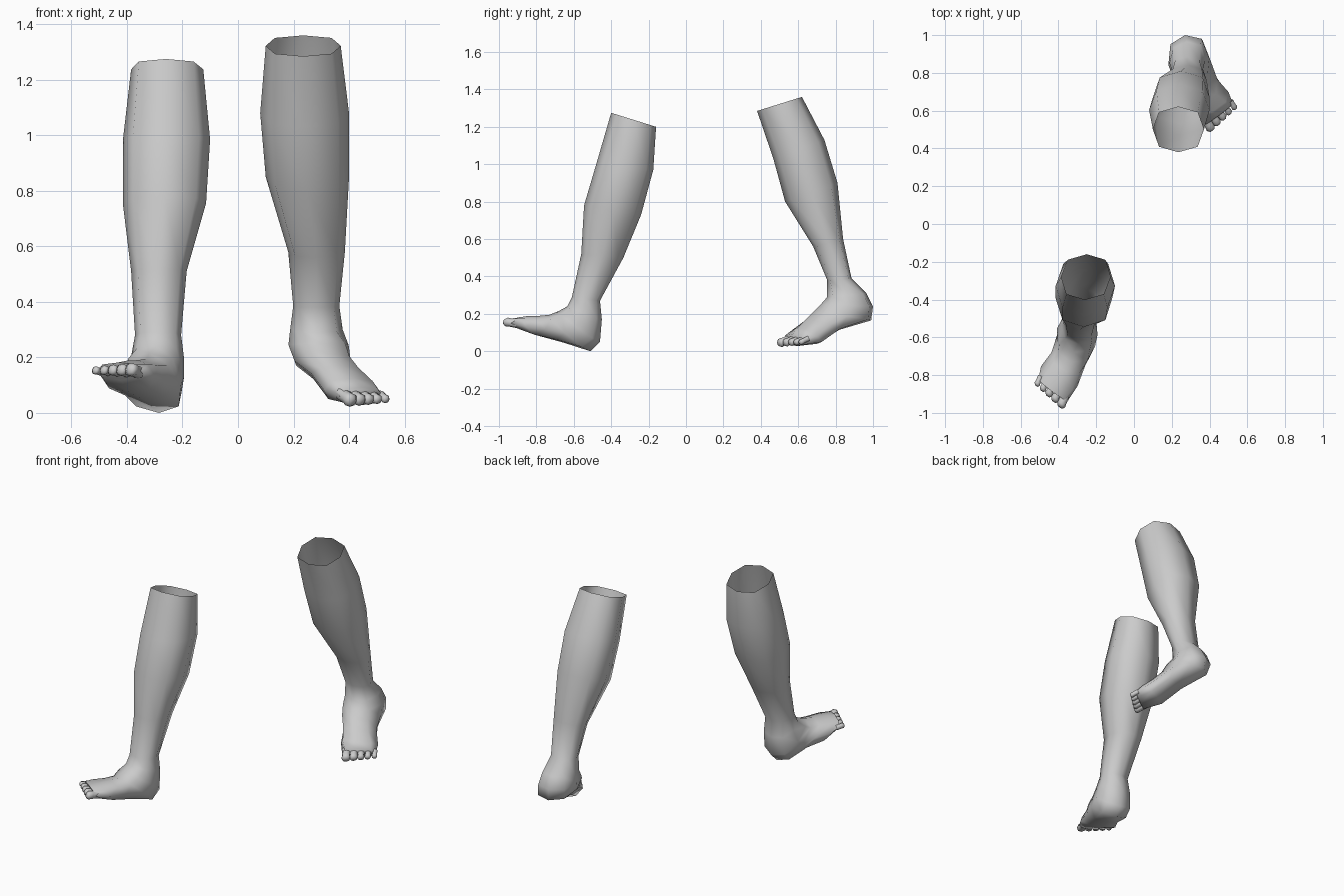
import bpy, bmesh, math
from mathutils import Vector

default_cube = bpy.data.objects.get("Cube")
if default_cube:
    bpy.data.objects.remove(default_cube, do_unlink=True)

skin = bpy.data.materials.new("plain grey")
skin.use_nodes = True
grey = (0.6, 0.6, 0.6, 1)
skin.diffuse_color = grey
skin.node_tree.nodes["Principled BSDF"].inputs["Base Color"].default_value = grey


def section(front, back, half_width, side, sides=8, power=0.8):
    """Rounded cross-section spanning from the front point to the back point."""
    middle, reach = (front + back) / 2, (front - back) / 2
    points = []
    for i in range(sides):
        angle = math.tau * i / sides
        c, s = math.cos(angle), math.sin(angle)
        c = math.copysign(abs(c) ** power, c)
        s = math.copysign(abs(s) ** power, s)
        points.append(middle + reach * c + side * half_width * s)
    return points


def loft(name, sections, angle=80):
    """Skin the sections, leaving the first open and capping the last."""
    bm = bmesh.new()
    rings = [[bm.verts.new(p) for p in points] for points in sections]
    for a, b in zip(rings, rings[1:]):
        for i in range(len(a)):
            j = (i + 1) % len(a)
            bm.faces.new((a[i], a[j], b[j], b[i]))
    cap = bm.faces.new(rings[-1])
    bmesh.ops.recalc_face_normals(bm, faces=bm.faces)
    # An open tube can be resolved inside out, so check the cap direction
    travel = sum((v.co for v in rings[-1]), Vector()) - sum((v.co for v in rings[-2]), Vector())
    if cap.normal.dot(travel) < 0:
        bmesh.ops.reverse_faces(bm, faces=bm.faces)
    mesh = bpy.data.meshes.new(name)
    bm.to_mesh(mesh)
    bm.free()
    mesh.materials.append(skin)
    obj = bpy.data.objects.new(name, mesh)
    bpy.context.collection.objects.link(obj)
    bpy.ops.object.select_all(action="DESELECT")
    obj.select_set(True)
    bpy.context.view_layer.objects.active = obj
    bpy.ops.object.shade_smooth_by_angle(angle=math.radians(angle))
    return obj


def axis(yaw):
    return Vector((math.cos(math.radians(yaw)), math.sin(math.radians(yaw)), 0))


def build_leg(label, rows, outward):
    """Lower leg and foot in one skin, then five toes along the last section."""
    sections, middles = [], []
    for front, back, half_width, yaw in rows:
        f, b = Vector(front), Vector(back)
        sections.append(section(f, b, half_width, axis(yaw)))
        middles.append((f + b) / 2)
    loft(label + "_leg_and_foot", sections)

    forward = (middles[-1] - middles[-2]).normalized()
    side = axis(rows[-1][3])
    up = side.cross(forward).normalized()
    if up.z < 0:
        up.negate()
    for i in range(5):
        # Toes run from the big inner one to the small outer one
        big = 1 - i / 4
        width, length = 0.016 + 0.010 * big, 0.036 + 0.018 * big
        offset = (-0.072 + 0.041 * i - 0.003 * i * (i - 4) / 4) * outward
        root = middles[-1] + side * offset
        stages = []
        for along, scale in ((-0.5, 0.95), (0.35, 0.9), (0.75, 1), (1, 0.6)):
            centre = root + forward * length * along - up * 0.004 * along
            height = up * width * scale * 0.95
            stages.append(section(centre + height, centre - height, width * scale, side))
        loft(f"{label}_toe_{i + 1}", stages)


# Each row: front or top point, back or sole point, half width, yaw of the width
right_rows = [
    ((-.26, -.40, 1.275), (-.25, -.16, 1.20), .13, 0),
    ((-.26, -.48, 1.0), (-.255, -.175, .97), .157, 0),
    ((-.265, -.545, .78), (-.265, -.24, .73), .15, 0),
    ((-.285, -.56, .52), (-.285, -.335, .5), .1, 0),
    ((-.288, -.61, .29), (-.288, -.46, .27), .083, 0),
    ((-.295, -.635, .24), (-.285, -.45, .17), .095, -5),
    ((-.32, -.68, .215), (-.28, -.46, .05), .108, -10),
    ((-.33, -.73, .195), (-.285, -.51, 0), .105, -15),
    ((-.36, -.78, .19), (-.335, -.65, .045), .096, -22),
    ((-.40, -.85, .188), (-.39, -.76, .075), .11, -28),
    ((-.43, -.89, .182), (-.425, -.865, .118), .097, -36),
]
left_rows = [
    ((.235, .38, 1.285), (.235, .62, 1.36), .135, 0),
    ((.24, .467, 1.03), (.24, .74, 1.13), .16, 0),
    ((.25, .53, .8), (.25, .81, .9), .15, 0),
    ((.283, .68, .56), (.283, .84, .6), .102, 0),
    ((.282, .755, .38), (.282, .885, .39), .083, 0),
    ((.285, .755, .29), (.28, .965, .31), .095, 5),
    ((.31, .72, .25), (.27, 1.0, .24), .11, 10),
    ((.33, .68, .21), (.28, .99, .165), .105, 15),
    ((.37, .64, .17), (.335, .82, .115), .096, 22),
    ((.415, .595, .125), (.395, .70, .04), .108, 28),
    ((.445, .57, .092), (.445, .595, .028), .097, 36),
]
build_leg("right", right_rows, -1)
build_leg("left", left_rows, 1)
